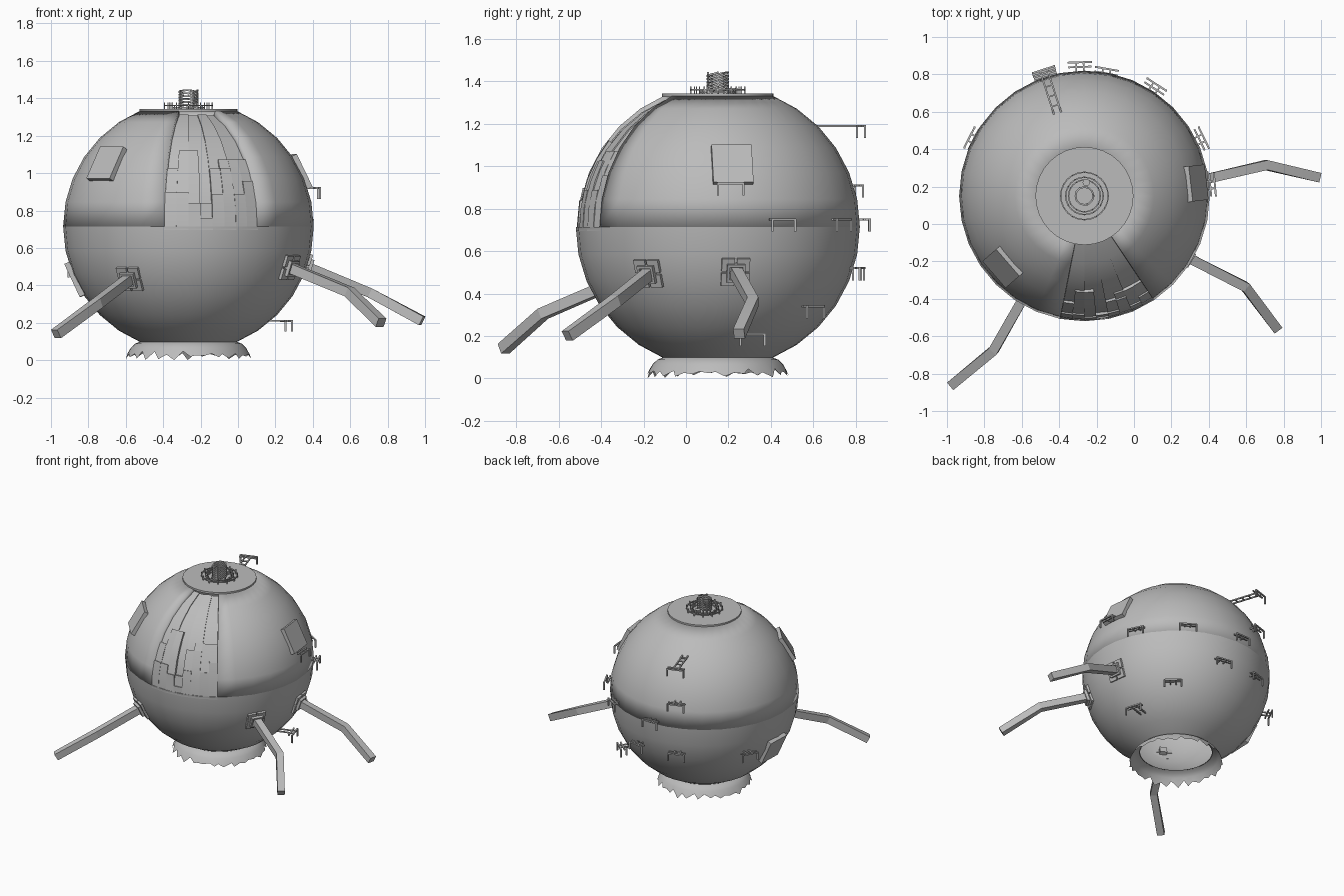
import bpy, bmesh, random
from math import sin, cos, asin, sqrt, radians, pi, ceil
from mathutils import Vector, Matrix

random.seed(4)
old = bpy.data.objects.get("Cube")
if old:
    bpy.data.objects.remove(old, do_unlink=True)

R = 0.67
C = Vector((-0.265, 0.15, 0.715))
UP = Vector((0, 0, 1))
STEP = radians(11.25)          # one segment of the 32 x 16 ball
FRONT = radians(-90)

grey = bpy.data.materials.new("hull_grey")
grey.use_nodes = True
grey.diffuse_color = (0.5, 0.5, 0.5, 1)
grey.node_tree.nodes["Principled BSDF"].inputs["Base Color"].default_value = (0.5, 0.5, 0.5, 1)


def finish(name, bm, angle=30):
    bmesh.ops.recalc_face_normals(bm, faces=bm.faces)
    me = bpy.data.meshes.new(name)
    bm.to_mesh(me)
    bm.free()
    me.materials.append(grey)
    ob = bpy.data.objects.new(name, me)
    bpy.context.collection.objects.link(ob)
    bpy.ops.object.select_all(action='DESELECT')
    ob.select_set(True)
    bpy.context.view_layer.objects.active = ob
    bpy.ops.object.shade_smooth_by_angle(angle=radians(angle))
    return ob


def ball(az, el, r=R):
    return C + r * Vector((cos(el) * cos(az), cos(el) * sin(az), sin(el)))


def ring_at(az, z, r):
    return Vector((C.x + r * cos(az), C.y + r * sin(az), z))


def skin(bm, rows, closed=False):
    """Quads between equal rows of points."""
    vs = [[bm.verts.new(p) for p in row] for row in rows]
    n = len(rows[0])
    for a, b in zip(vs, vs[1:]):
        for i in range(n if closed else n - 1):
            j = (i + 1) % n
            bm.faces.new((a[i], a[j], b[j], b[i]))
    return vs


def box(bm, matrix, size):
    bmesh.ops.create_cube(bm, size=1, matrix=matrix @ Matrix.Diagonal((*size, 1)))


def bar(bm, p, q, w):
    d = q - p
    rot = d.to_track_quat('Z', 'Y').to_matrix().to_4x4()
    box(bm, Matrix.Translation((p + q) / 2) @ rot, (w, w, d.length + w * 0.5))


def tangent(az, el, r):
    n = (ball(az, el, 1) - C)
    t = Vector((-sin(az), cos(az), 0))
    m = Matrix((t, n.cross(t), n)).transposed().to_4x4()
    return Matrix.Translation(ball(az, el, r)) @ m


def cylinder(bm, r, z0, z1, seg=32, centre=C):
    mid = Matrix.Translation((centre.x, centre.y, (z0 + z1) / 2))
    bmesh.ops.create_cone(bm, cap_ends=True, segments=seg, radius1=r, radius2=r,
                          depth=z1 - z0, matrix=mid)


# Ball halves: the upper one has a four-segment gap at the front
bm = bmesh.new()
skin(bm, [[ball(FRONT + STEP * (3 + i), STEP * k) for i in range(29)] for k in range(7)])
upper = finish("upper_hull", bm)
wall = upper.modifiers.new("Thickness", 'SOLIDIFY')
wall.thickness = 0.05
wall.offset = -1

bm = bmesh.new()
skin(bm, [[ball(FRONT + STEP * i, -STEP * k) for i in range(32)] for k in range(7)], True)
finish("lower_hull", bm)


# Recessed front wedge with stepped panels
def patch(bm, az0, az1, el0, el1, r):
    n = max(1, ceil((el1 - el0) / STEP))
    rows = []
    for k in range(n + 1):
        el = el0 + (el1 - el0) * k / n
        rows.append([ball(az0, el, r), ball(az1, el, r), ball(az1, el, 0.6), ball(az0, el, 0.6)])
    vs = skin(bm, rows, True)
    bm.faces.new(vs[0])
    bm.faces.new(vs[-1])


bm = bmesh.new()
for i in range(4):
    az = FRONT + STEP * (i - 1)
    patch(bm, az, az + STEP, 0, STEP * 6, 0.648 - 0.006 * (i % 2))
    patch(bm, az, az + STEP, -0.03, 0, R - 0.001)
finish("wedge_floor", bm, 20)

# Each half strip: lower panel top, upper panel top
TOPS = ((0.9, 1.03), (0.9, 1.13), (0.84, 1.13), (0.76, 0.84),
        (0.89, 1.03), (1.03, 1.08), (0.89, 1.08), (0.96, 1.08))
bm = bmesh.new()
for i, tops in enumerate(TOPS):
    az = FRONT + STEP * (i / 2 - 1)
    low = 0
    for z, r in zip(tops, (0.665, 0.657)):
        el = asin((z - C.z) / R)
        patch(bm, az, az + STEP / 2, low, el, r - 0.002 * (i % 2))
        low = el
finish("wedge_panels", bm, 20)

# Square hatches
for name, az, el in (("front_hatch", -139, 30), ("left_hatch", 6.5, 26), ("right_hatch", 178, -25)):
    bm = bmesh.new()
    box(bm, tangent(radians(az), radians(el), 0.669), (0.19, 0.195, 0.03))
    finish(name, bm)

# Ragged skirt under the ball
bm = bmesh.new()
N = 52
rows = [[ring_at(2 * pi * i / N, z, r) for i in range(N)]
        for r, z in ((0.256, 0.1), (0.285, 0.088), (0.308, 0.066))]
edge = []
for i in range(N):
    z = random.uniform(0.0, 0.025) if i % 2 else random.uniform(0.025, 0.05)
    if i == 13:
        z = 0.0
    edge.append(ring_at(2 * pi * (i + random.uniform(-0.3, 0.3)) / N, z, 0.34 - 0.4 * z))
rows.append(edge)
skin(bm, rows, True)
finish("ragged_skirt", bm, 40)

# Bent legs, square in section, with their socket frames
LEGS = {
    "front_leg": ((-0.56, -0.34, 0.45), (-0.75, -0.675, 0.305), (-0.973, -0.86, 0.14)),
    "side_leg": ((0.24, -0.155, 0.51), (0.595, -0.335, 0.365), (0.765, -0.56, 0.2)),
    "back_leg": ((0.34, 0.23, 0.51), (0.705, 0.315, 0.36), (0.985, 0.25, 0.21)),
}
for name, pts in LEGS.items():
    pts = [Vector(p) for p in pts]
    dirs = [(b - a).normalized() for a, b in zip(pts, pts[1:])]
    dirs = [dirs[0], (dirs[0] + dirs[1]).normalized(), dirs[1]]
    rows = []
    for p, d in zip(pts, dirs):
        s = d.cross(UP).normalized()
        u = s.cross(d)
        rows.append([p + 0.026 * (a * s + b * u) for a, b in ((1, 1), (-1, 1), (-1, -1), (1, -1))])
    bm = bmesh.new()
    vs = skin(bm, rows, True)
    bm.faces.new(vs[0])
    bm.faces.new(vs[-1])
    finish(name, bm, 10)

    d = pts[0] - C
    az = Vector((1, 0)).angle_signed(Vector((d.x, d.y))) * -1
    el = asin(d.z / d.length)
    frame = tangent(az, el, R)
    bm = bmesh.new()
    for a in (-1, 1):
        for b in (-1, 1):
            box(bm, frame @ Matrix.Translation((a * 0.036, b * 0.036, 0)), (0.062, 0.062, 0.016))
        box(bm, frame @ Matrix.Translation((a * 0.037, 0, 0.012)), (0.012, 0.086, 0.03))
        box(bm, frame @ Matrix.Translation((0, a * 0.037, 0.012)), (0.086, 0.012, 0.03))
    finish(name + "_socket", bm)

# Climbing steps: two arms, two rungs and hanging ends
STEPS = ((5, 0.92, 0.7), (26, 0.75, 0.71), (57, 0.75, 0.71), (92, 0.75, 0.715),
         (108, 1.19, 0.71), (108, 0.91, 0.7), (80, 0.52, 0.69), (108, 0.52, 0.69),
         (153, 0.5, 0.69), (48, 0.34, 0.62), (17, 0.21, 0.56))
for n, (deg, z, out) in enumerate(STEPS):
    az = radians(deg)
    t = Vector((-sin(az), cos(az), 0))
    start = sqrt(R * R - (z - C.z) ** 2) - 0.02
    bm = bmesh.new()
    for s in (-1, 1):
        bar(bm, ring_at(az, z, start) + t * s * 0.02, ring_at(az, z, out) + t * s * 0.02, 0.009)
        end = ring_at(az, z, out) + t * s * 0.06
        bar(bm, end, end - UP * 0.055, 0.01)
    for r in (out, out - 0.025):
        bar(bm, ring_at(az, z, r) - t * 0.06, ring_at(az, z, r) + t * 0.06, 0.01)
    if z > 1:
        for k in range(1, 4):
            p = ring_at(az, z, start + 0.055 * k)
            bar(bm, p - t * 0.02, p + t * 0.02, 0.008)
    finish("climbing_step_%d" % (n + 1), bm)

# Top plate, raised rail and coil
bm = bmesh.new()
cylinder(bm, 0.262, 1.328, 1.343)
finish("top_plate", bm)

bm = bmesh.new()
for r, z in ((0.127, 1.362), (0.1, 1.362), (0.085, 1.35)):
    pts = [ring_at(2 * pi * i / 24, z, r) for i in range(24)]
    for i, p in enumerate(pts):
        bar(bm, p, pts[(i + 1) % 24], 0.007)
        if i % 2 == 0:
            bar(bm, Vector((p.x, p.y, 1.34)), p + UP * 0.014, 0.006)
finish("top_rail", bm)

bm = bmesh.new()
turns, per = 6, 12
pts = []
for i in range(turns * per + 1):
    a = 2 * pi * i / per
    pts.append(ring_at(a, 1.35 + 0.092 * i / (turns * per) + 0.012 * sin(a), 0.048))
for p, q in zip(pts, pts[1:]):
    bar(bm, p, q, 0.009)
for k in range(5):
    p = ring_at(2 * pi * k / 5, 1.34, 0.048)
    bar(bm, p, p + UP * random.uniform(0.08, 0.115), 0.009)
cylinder(bm, 0.02, 1.34, 1.37, 12, C + Vector((0.01, 0.072, 0)))
finish("top_coil", bm)
